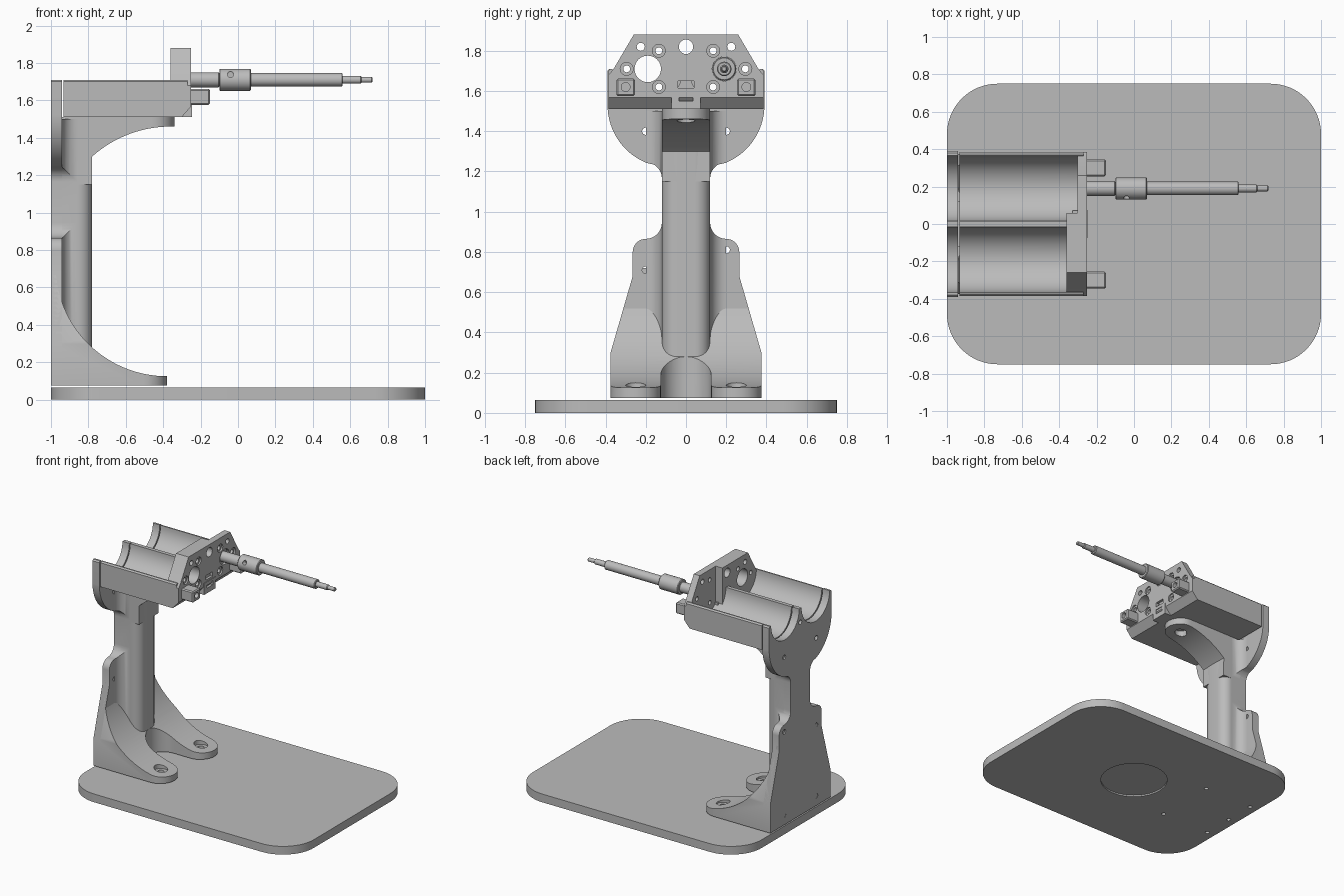
import bpy, bmesh
from math import sin, cos, pi, radians
from mathutils import Vector

cube = bpy.data.objects.get("Cube")
if cube:
    bpy.data.objects.remove(cube, do_unlink=True)

grey = bpy.data.materials.new("plain_grey")
grey.use_nodes = True
COLOUR = (0.5, 0.5, 0.5, 1)
grey.diffuse_color = COLOUR
grey.node_tree.nodes["Principled BSDF"].inputs["Base Color"].default_value = COLOUR


def arc(cx, cy, r, a0, a1, n=16):
    angles = [radians(a0 + (a1 - a0) * i / n) for i in range(n + 1)]
    return [(cx + r * cos(a), cy + r * sin(a)) for a in angles]


def place(u, v, t, axis):
    return {"x": (t, u, v), "y": (u, t, v), "z": (u, v, t)}[axis]


def prism(name, pts, axis, a, b):
    """Extrude a flat outline along an axis from a to b."""
    bm = bmesh.new()
    low = [bm.verts.new(place(u, v, a, axis)) for u, v in pts]
    high = [bm.verts.new(place(u, v, b, axis)) for u, v in pts]
    bm.faces.new(low)
    bm.faces.new(high)
    n = len(pts)
    for i in range(n):
        j = (i + 1) % n
        bm.faces.new((low[i], low[j], high[j], high[i]))
    bmesh.ops.recalc_face_normals(bm, faces=bm.faces)
    mesh = bpy.data.meshes.new(name)
    bm.to_mesh(mesh)
    bm.free()
    mesh.materials.append(grey)
    ob = bpy.data.objects.new(name, mesh)
    bpy.context.collection.objects.link(ob)
    return ob


def rod(name, u, v, r, axis, a, b, n=32):
    return prism(name, arc(u, v, r, 0, 360 - 360 / n, n - 1), axis, a, b)


def box(name, x, y, z):
    return prism(name, [(x[0], y[0]), (x[1], y[0]), (x[1], y[1]), (x[0], y[1])], "z", *z)


def activate(ob):
    bpy.ops.object.select_all(action="DESELECT")
    ob.select_set(True)
    bpy.context.view_layer.objects.active = ob


def combine(ob, other, op="DIFFERENCE"):
    """Apply a boolean and discard the second solid."""
    mod = ob.modifiers.new("shape", "BOOLEAN")
    mod.operation, mod.object, mod.solver = op, other, "EXACT"
    activate(ob)
    bpy.ops.object.modifier_apply(modifier=mod.name)
    bpy.data.objects.remove(other, do_unlink=True)


def drill(ob, u, v, r, axis, a, b):
    combine(ob, rod("cutter", u, v, r, axis, a, b, 24))


def bevel(ob, width, segments=2):
    mod = ob.modifiers.new("bevel", "BEVEL")
    mod.width, mod.segments, mod.limit_method = width, segments, "ANGLE"
    activate(ob)
    bpy.ops.object.modifier_apply(modifier=mod.name)


def mirrored(half):
    return half + [(-u, v) for u, v in reversed(half)]


# Base board with rounded corners, screw holes and a shallow round recess below
R = 0.27
corners = [(1, 1, 0), (-1, 1, 90), (-1, -1, 180), (1, -1, 270)]
outline = [p for sx, sy, a in corners
           for p in arc(sx * (1 - R), sy * (0.75 - R), R, a, a + 90)]
base = prism("base_board", outline, "z", 0, 0.065)
combine(base, rod("cutter", 0, 0, 0.25, "z", -0.05, 0.012, 64))
for x, y in [(-0.5, 0.25), (-0.5, -0.25), (-0.93, 0.25), (-0.93, -0.25), (-0.93, 0)]:
    drill(base, x, y, 0.016, "z", -0.05, 0.05)

# Back plate silhouette, with two troughs in its top edge
trough = arc(0.19, 1.71, 0.175, 0, -180, 28)
half = ([(0.375, 0.075), (0.375, 0.3), (0.265, 0.68)]
        + arc(0.2, 0.8, 0.065, 0, 90, 8)
        + arc(0.2, 0.945, 0.08, 270, 180, 8)
        + arc(0.2, 1.165, 0.08, 180, 120, 8)
        + arc(0.08, 1.53, 0.31, -68, -4, 14)
        + [(0.39, 1.52), (0.39, 1.7), (0.38, 1.71)] + trough)
silhouette = mirrored(half)
plate = prism("back_plate", silhouette, "x", -1, -0.94)
for y, z in [(-0.2, 1.4), (0.2, 1.4), (0.2, 0.81), (-0.2, 0.71)]:
    drill(plate, y, z, 0.018, "x", -1.1, -0.8)
for y, z in [(0, 1.6), (0.2, 0.15), (-0.2, 0.15)]:
    drill(plate, y, z, 0.018, "x", -1.1, -0.97)

# Column with rounded front corners, flaring into the back plate
flank = (arc(0.2, -0.86, 0.08, 270, 180, 8)
         + arc(0.045, -0.855, 0.075, 0, 90, 10))
column = prism("column", [(x, y) for y, x in mirrored([(0.2, -0.99)] + flank)], "z", 0.08, 1.5)
combine(column, prism("cutter", silhouette, "x", -1.2, 0), "INTERSECT")

# Forked feet: a swept side profile trimmed by the plate outline and a U-slotted plan
sweep = arc(-0.38, 0.72, 0.595, 180, 270, 32)
feet = prism("feet", [(-0.998, 0.075), (-0.998, 0.72)] + sweep + [(-0.38, 0.075)],
             "y", -0.5, 0.5)
combine(feet, prism("cutter", silhouette, "x", -1.2, 0.2), "INTERSECT")
side = ([(0.5, -1.1), (0.375, -1.1)] [1:] + arc(0.25, -0.505, 0.125, 0, 180, 20)
        + arc(0, -0.655, 0.125, 0, -90, 14)[:-1])
plan = [(x, y) for y, x in side + [(0, -0.78)] + [(-y, x) for y, x in reversed(side)]]
combine(feet, prism("cutter", plan, "z", -0.1, 1.2), "INTERSECT")
for y in (-0.25, 0.25):
    drill(feet, -0.5, y, 0.05, "z", 0.115, 0.4)
    drill(feet, -0.5, y, 0.024, "z", 0, 0.4)

# Curved bracket under the cradle with a rounded, drilled tip
curve = arc(-0.36, 0.83, 0.63, 132, 90, 20)
bracket = prism("bracket", [(-0.95, 1.15), (-0.78, 1.15)] + curve
                + [(-0.34, 1.46), (-0.34, 1.512), (-0.95, 1.512)], "y", -0.12, 0.12)
tip = [(-1.1, -0.12)] + arc(-0.46, 0, 0.12, -90, 90, 20) + [(-1.1, 0.12)]
combine(bracket, prism("cutter", tip, "z", 1, 2), "INTERSECT")
drill(bracket, -0.46, 0, 0.045, "z", 1.3, 1.49)

# Twin-trough cradle
cradle = prism("cradle", mirrored([(0.385, 1.51), (0.385, 1.7), (0.375, 1.71)] + trough),
               "x", -0.932, -0.27)
wedge = [(-0.31, 1.5), (-0.24, 1.58), (-0.1, 1.58), (-0.1, 1.5)]
combine(cradle, prism("cutter", wedge, "y", -0.5, 0.5))

# Front mount plate, thicker on its right half, chamfered below
face = prism("mount_plate", mirrored([(0.385, 1.51), (0.385, 1.68), (0.36, 1.71), (0.26, 1.88)]),
             "x", -0.36, -0.25)
combine(face, box("cutter", (-0.5, -0.302), (0.06, 0.5), (1.4, 2)))
combine(face, prism("cutter", wedge, "y", -0.5, 0.5))
drill(face, 0, 1.82, 0.036, "x", -0.5, 0)
drill(face, -0.19, 1.71, 0.066, "x", -0.5, 0)
drill(face, 0.19, 1.71, 0.06, "x", -0.27, 0)
for s in (-1, 1):
    drill(face, s * 0.225, 1.82, 0.02, "x", -0.5, 0)
    for y, z in [(0.135, 1.8), (0.135, 1.62), (0.295, 1.71)]:
        drill(face, s * y, z, 0.032, "x", -0.262, 0)
        drill(face, s * y, z, 0.017, "x", -0.5, 0)
combine(face, box("cutter", (-0.28, 0), (-0.04, 0.04), (1.615, 1.65)))

# Slotted centre block filling the chamfer
block = box("centre_block", (-0.33, -0.245), (-0.072, 0.072), (1.51, 1.6))
combine(block, box("cutter", (-0.28, 0), (-0.035, 0.035), (1.55, 1.585)))

# Square drilled lugs on the mount plate
for side_name, y in (("left", 0.3), ("right", -0.3)):
    lug = box(side_name + "_lug", (-0.26, -0.15), (y - 0.046, y + 0.046), (1.575, 1.662))
    bevel(lug, 0.008, 1)
    drill(lug, y, 1.62, 0.022, "x", -0.23, 0)

# Stepped shaft with a collar
for name, r, a, b in [("shaft_bearing", 0.04, -0.3, -0.1), ("collar", 0.059, -0.1, 0.07),
                      ("shaft", 0.036, 0.06, 0.56), ("shaft_neck", 0.021, 0.55, 0.66),
                      ("shaft_tip", 0.015, 0.65, 0.72)]:
    part = rod(name, 0.19, 1.71, r, "x", a, b)
    bevel(part, 0.005, 1)
    if name == "collar":
        drill(part, -0.04, 1.738, 0.016, "y", 0, 0.17)

# Smooth curved faces while keeping edges crisp
bpy.ops.object.select_all(action="DESELECT")
for ob in bpy.context.scene.objects:
    if ob.type == "MESH":
        ob.select_set(True)
        bpy.context.view_layer.objects.active = ob
bpy.ops.object.shade_smooth_by_angle(angle=radians(30))
